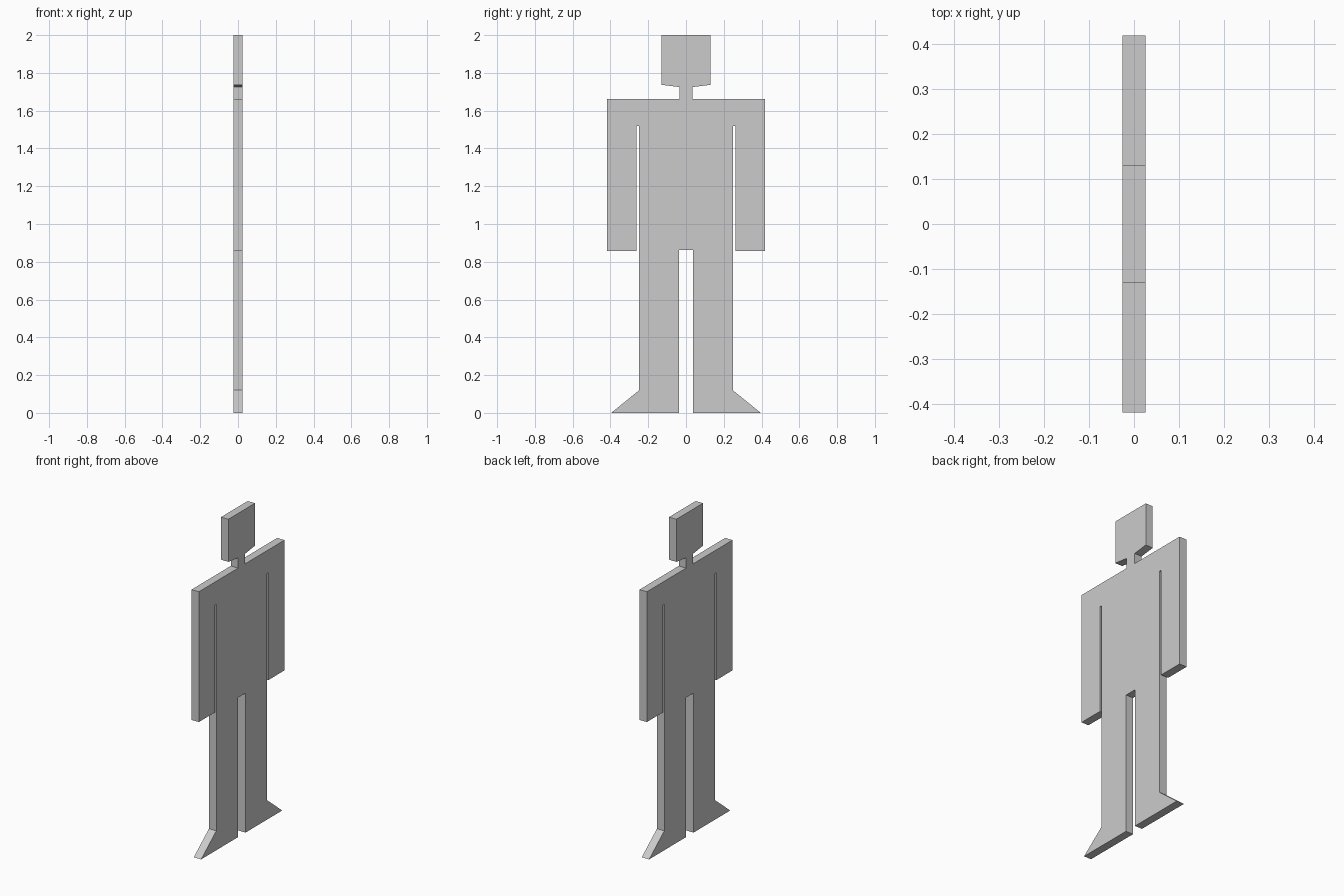
import bpy
import bmesh

if "Cube" in bpy.data.objects:
    bpy.data.objects.remove(bpy.data.objects["Cube"])

THICKNESS = 0.05

# Half outline (y, z) from the top of the head down to the crotch
half = [
    (0.13, 2.0), (0.13, 1.737), (0.035, 1.725),       # head and jaw
    (0.035, 1.662), (0.418, 1.662),                   # neck and shoulder
    (0.418, 0.857), (0.261, 0.857), (0.261, 1.52),    # arm
    (0.248, 1.52), (0.248, 0.12),                     # armpit slot and leg
    (0.396, 0.0), (0.038, 0.0), (0.038, 0.862),       # foot and inner leg
]
outline = half + [(-y, z) for y, z in reversed(half)]

# Flat cut-out figure: mirrored outline extruded through its thickness
bm = bmesh.new()
face = bm.faces.new([bm.verts.new((-THICKNESS / 2, y, z)) for y, z in outline])
extruded = bmesh.ops.extrude_face_region(bm, geom=[face], use_keep_orig=True)
moved = [g for g in extruded["geom"] if isinstance(g, bmesh.types.BMVert)]
bmesh.ops.translate(bm, verts=moved, vec=(THICKNESS, 0, 0))
bmesh.ops.recalc_face_normals(bm, faces=bm.faces[:])

mesh = bpy.data.meshes.new("figure_cutout")
bm.to_mesh(mesh)
bm.free()
bpy.context.collection.objects.link(bpy.data.objects.new("figure_cutout", mesh))
